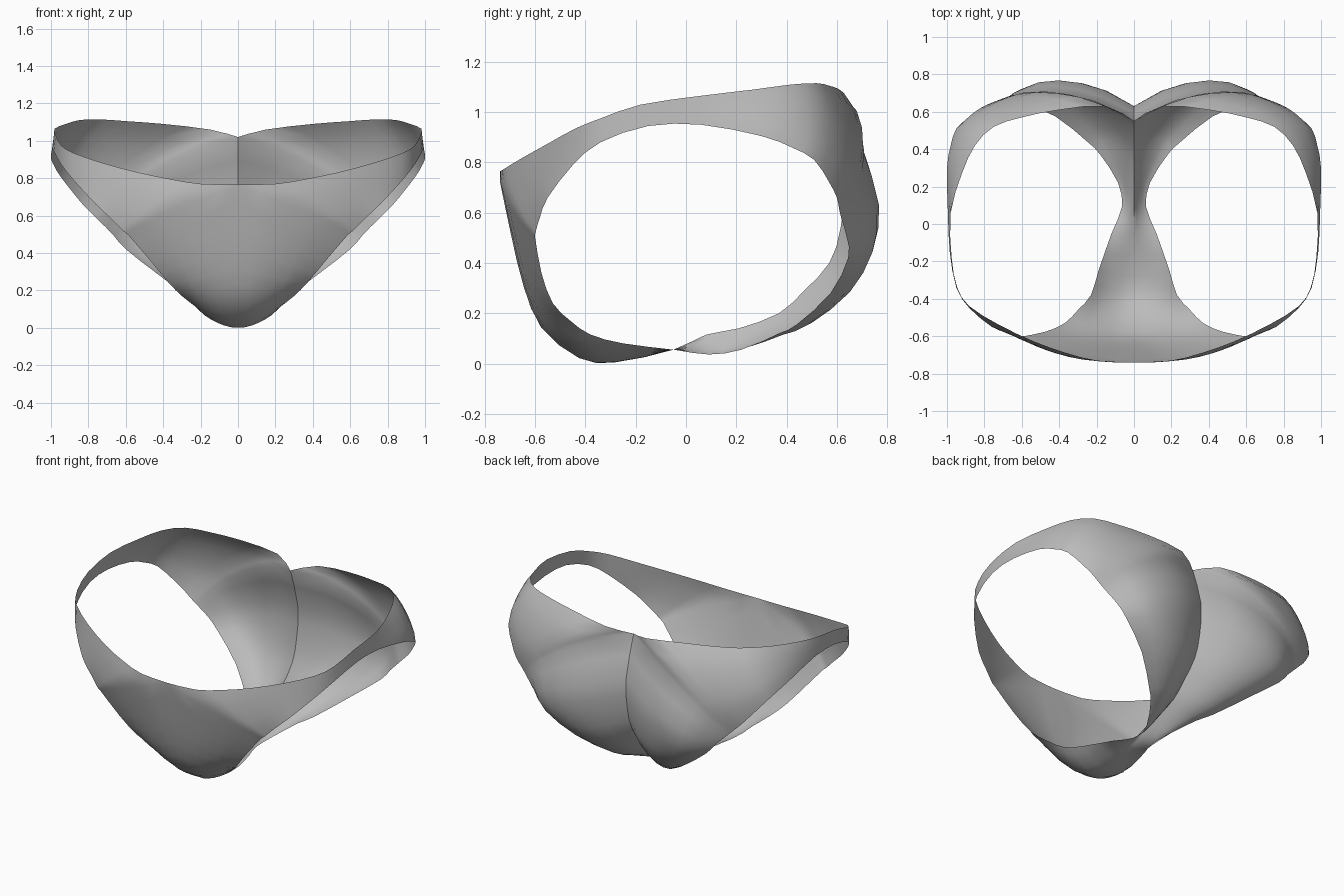
import bpy
import bmesh
import math
from mathutils import Vector

default_cube = bpy.data.objects.get("Cube")
if default_cube:
    bpy.data.objects.remove(default_cube, do_unlink=True)

ROWS = 6          # faces between the outer edge and the leg opening
STEPS = 2         # spans between neighbouring stations
BODY_CENTRE = Vector((0, 0, .6))

# Each station: outer edge point, leg opening point, outward fullness
# Centre seam, from front waist under the crotch to back waist
centre_run = [
    ((0, -.74, .765), (.59, -.6, .5), .04),
    ((0, -.7, .55), (.47, -.575, .36), .03),
    ((0, -.65, .33), (.37, -.53, .24), .03),
    ((0, -.58, .15), (.3, -.46, .17), .03),
    ((0, -.42, .02), (.23, -.38, .115), .03),
    ((0, -.28, .005), (.19, -.25, .08), .02),
    ((0, -.05, .055), (.12, -.05, .055), 0),
    ((0, .08, .115), (.065, .09, .036), .01),
    ((0, .21, .14), (.085, .22, .055), .02),
    ((0, .37, .2), (.18, .37, .12), .04),
    ((0, .47, .29), (.25, .44, .155), .07),
    ((0, .57, .4), (.42, .575, .28), .1),
    ((0, .615, .54), (.6, .645, .42), .13),
    ((0, .63, .75), (.67, .64, .5), .15),
    ((0, .55, 1.02), (.74, .62, .57), .15),
]

# Waistband edge, from back centre round the hip to front centre
waist_run = [
    centre_run[-1],
    ((.15, .63, 1.06), (.78, .61, .61), .11),
    ((.4, .61, 1.09), (.83, .6, .66), .08),
    ((.6, .57, 1.105), (.88, .57, .72), .06),
    ((.75, .52, 1.115), (.95, .51, .81), .03),
    ((.85, .42, 1.11), (.98, .42, .86), .02),
    ((.92, .27, 1.09), (1, .3, .905), .01),
    ((.98, .06, 1.065), (.995, .06, .95), 0),
    ((.975, -.18, 1.03), (.985, -.15, .945), 0),
    ((.945, -.34, .975), (.95, -.34, .88), 0),
    ((.88, -.44, .935), (.88, -.45, .79), 0),
    ((.72, -.54, .88), (.76, -.55, .66), 0),
    ((.53, -.63, .83), (.68, -.58, .585), .01),
    ((.36, -.69, .795), (.63, -.595, .535), .02),
    ((.2, -.73, .77), (.61, -.6, .515), .03),
    centre_run[0],
]


def smooth_path(points):
    """Resample an open path with a curve through every point."""
    padded = [points[0]] + points + [points[-1]]
    path = []
    for before, start, end, after in zip(padded, padded[1:], padded[2:], padded[3:]):
        for step in range(STEPS):
            t = step / STEPS
            tangent_in = (end - before) / 2
            tangent_out = (after - start) / 2
            path.append(start
                        + tangent_in * t
                        + (3 * (end - start) - 2 * tangent_in - tangent_out) * t ** 2
                        + (2 * (start - end) + tangent_in + tangent_out) * t ** 3)
    path.append(points[-1])
    return path


def add_panel(bm, stations):
    """Loft cloth from an outer edge to the leg opening, rounded outwards."""
    outer = smooth_path([Vector(station[0]) for station in stations])
    leg = smooth_path([Vector(station[1]) for station in stations])
    fullness = smooth_path([Vector((station[2], 0, 0)) for station in stations])
    grid = []
    for edge_point, leg_point, full in zip(outer, leg, fullness):
        outward = (edge_point.lerp(leg_point, .5) - BODY_CENTRE).normalized()
        line = []
        for row in range(ROWS + 1):
            t = row / ROWS
            swell = max(0, 4 * t * (1 - t)) ** .8 * full.x
            line.append(bm.verts.new(edge_point.lerp(leg_point, t) + outward * swell))
        grid.append(line)
    for line, following in zip(grid, grid[1:]):
        for row in range(ROWS):
            bm.faces.new((line[row], following[row],
                          following[row + 1], line[row + 1]))


# Left half of the garment as one sheet around the leg opening
bm = bmesh.new()
add_panel(bm, centre_run)
add_panel(bm, waist_run)
bmesh.ops.remove_doubles(bm, verts=bm.verts, dist=.0005)
mesh = bpy.data.meshes.new("briefs_cloth")
bm.to_mesh(mesh)
bm.free()
briefs = bpy.data.objects.new("briefs_cloth", mesh)
bpy.context.collection.objects.link(briefs)

# Plain grey cloth
cloth = bpy.data.materials.new("grey_cloth")
cloth.use_nodes = True
grey = (.5, .5, .5, 1)
cloth.diffuse_color = grey
cloth.node_tree.nodes["Principled BSDF"].inputs["Base Color"].default_value = grey
mesh.materials.append(cloth)

# Mirror to the right half, joined along the centre seam
mirror = briefs.modifiers.new("mirror_halves", "MIRROR")
mirror.use_axis[0] = True
mirror.use_clip = True
mirror.merge_threshold = .001

bpy.ops.object.select_all(action="DESELECT")
briefs.select_set(True)
bpy.context.view_layer.objects.active = briefs
bpy.ops.object.modifier_apply(modifier=mirror.name)
bpy.ops.object.shade_smooth_by_angle(angle=math.radians(40))
